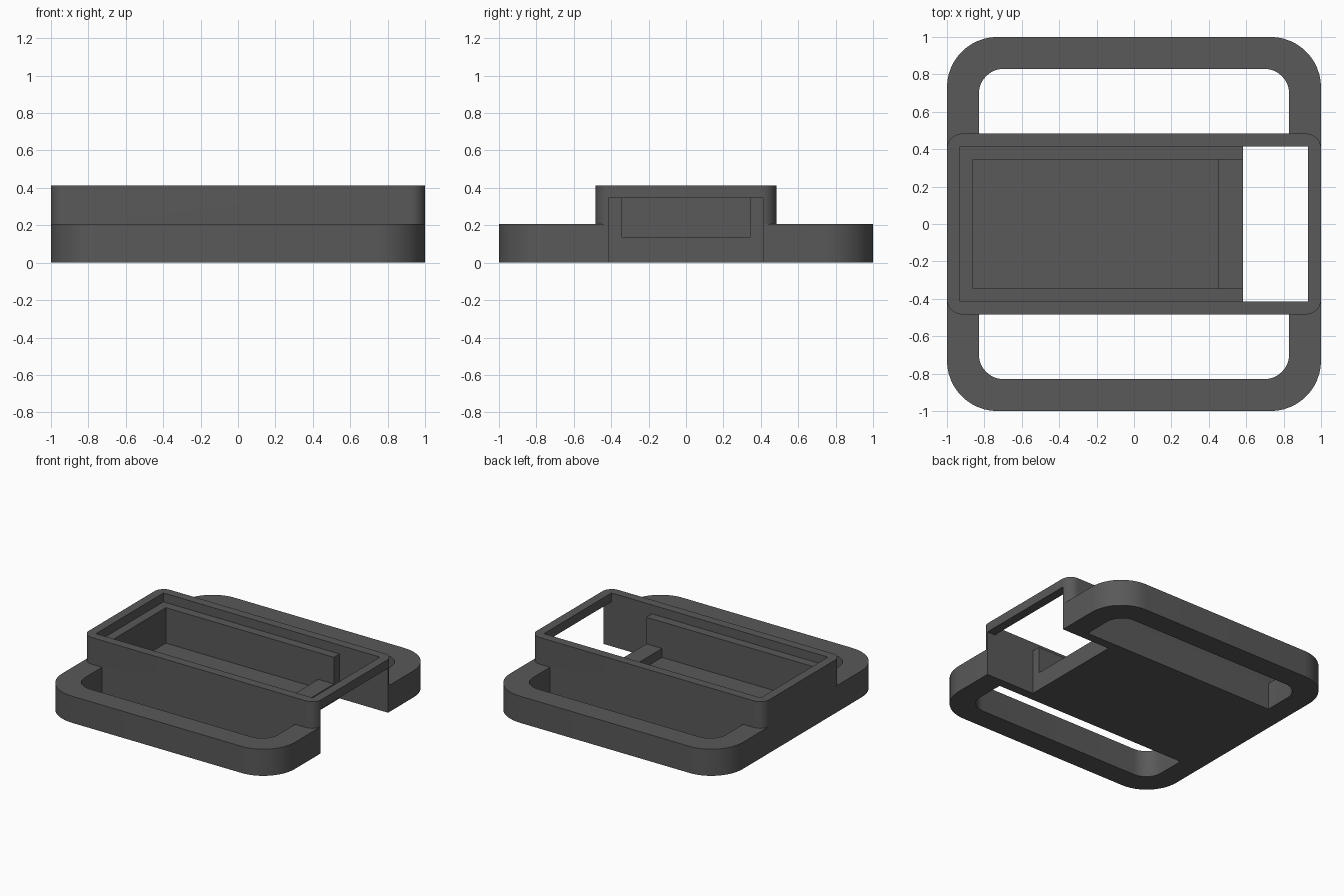
import bpy, bmesh, math

if "Cube" in bpy.data.objects:
    bpy.data.objects.remove(bpy.data.objects["Cube"])

U = 0.069                      # wall thickness module
TOP, RING_TOP = 6 * U, 3 * U

grey = bpy.data.materials.new("dark_grey")
grey.diffuse_color = (0.1, 0.1, 0.1, 1)
grey.use_nodes = True
grey.node_tree.nodes["Principled BSDF"].inputs["Base Color"].default_value = grey.diffuse_color


def prism(name, x0, x1, y0, y1, z0, z1, r=0.0, steps=12):
    """Upright block, with rounded vertical corners when r > 0."""
    if r:
        pts = []
        corners = [(x1 - r, y1 - r), (x0 + r, y1 - r), (x0 + r, y0 + r), (x1 - r, y0 + r)]
        for q, (cx, cy) in enumerate(corners):
            for i in range(steps + 1):
                a = math.pi / 2 * (q + i / steps)
                x, y = cx + r * math.cos(a), cy + r * math.sin(a)
                pts.append((min(max(x, x0), x1), min(max(y, y0), y1)))
    else:
        pts = [(x1, y1), (x0, y1), (x0, y0), (x1, y0)]
    bm = bmesh.new()
    low = [bm.verts.new((x, y, z0)) for x, y in pts]
    high = [bm.verts.new((x, y, z1)) for x, y in pts]
    bm.faces.new(low[::-1])
    bm.faces.new(high)
    n = len(pts)
    for i in range(n):
        j = (i + 1) % n
        bm.faces.new((low[i], low[j], high[j], high[i]))
    mesh = bpy.data.meshes.new(name)
    bm.to_mesh(mesh)
    bm.free()
    mesh.materials.append(grey)
    ob = bpy.data.objects.new(name, mesh)
    bpy.context.collection.objects.link(ob)
    return ob


def combine(target, tool, operation):
    """Apply an exact boolean and discard the tool object."""
    bpy.context.view_layer.objects.active = target
    mod = target.modifiers.new("bool", 'BOOLEAN')
    mod.operation, mod.solver, mod.object = operation, 'EXACT', tool
    bpy.ops.object.modifier_apply(modifier=mod.name)
    bpy.data.objects.remove(tool, do_unlink=True)


# Strap frame: rounded square ring
body = prism("strap_frame_and_case", -1, 1, -1, 1, 0, RING_TOP, 0.27)
combine(body, prism("ring_hole", -0.83, 0.83, -0.83, 0.83, -0.1, 0.5, 0.135), 'DIFFERENCE')

# Case block across the frame
combine(body, prism("case", -1, 1, -7 * U, 7 * U, 0, TOP, 0.08), 'UNION')

# Lid recess, deep pocket, low sill, and open end under the bar
cuts = [
    (-1 + U, 1 - U, 6 * U, 5 * U, 0.6),
    (-1 + 2 * U, 0.448, 5 * U, U, 0.4),
    (0.4, 0.65, 5 * U, 2 * U, 0.4),
    (0.583, 1.1, 6 * U, -0.1, 5 * U),
]
for x0, x1, half, z0, z1 in cuts:
    combine(body, prism("cut", x0, x1, -half, half, z0, z1), 'DIFFERENCE')

# Smooth the rounded corners, keep edges sharp
bpy.ops.object.select_all(action='DESELECT')
body.select_set(True)
bpy.context.view_layer.objects.active = body
bpy.ops.object.shade_smooth_by_angle(angle=math.radians(30))
